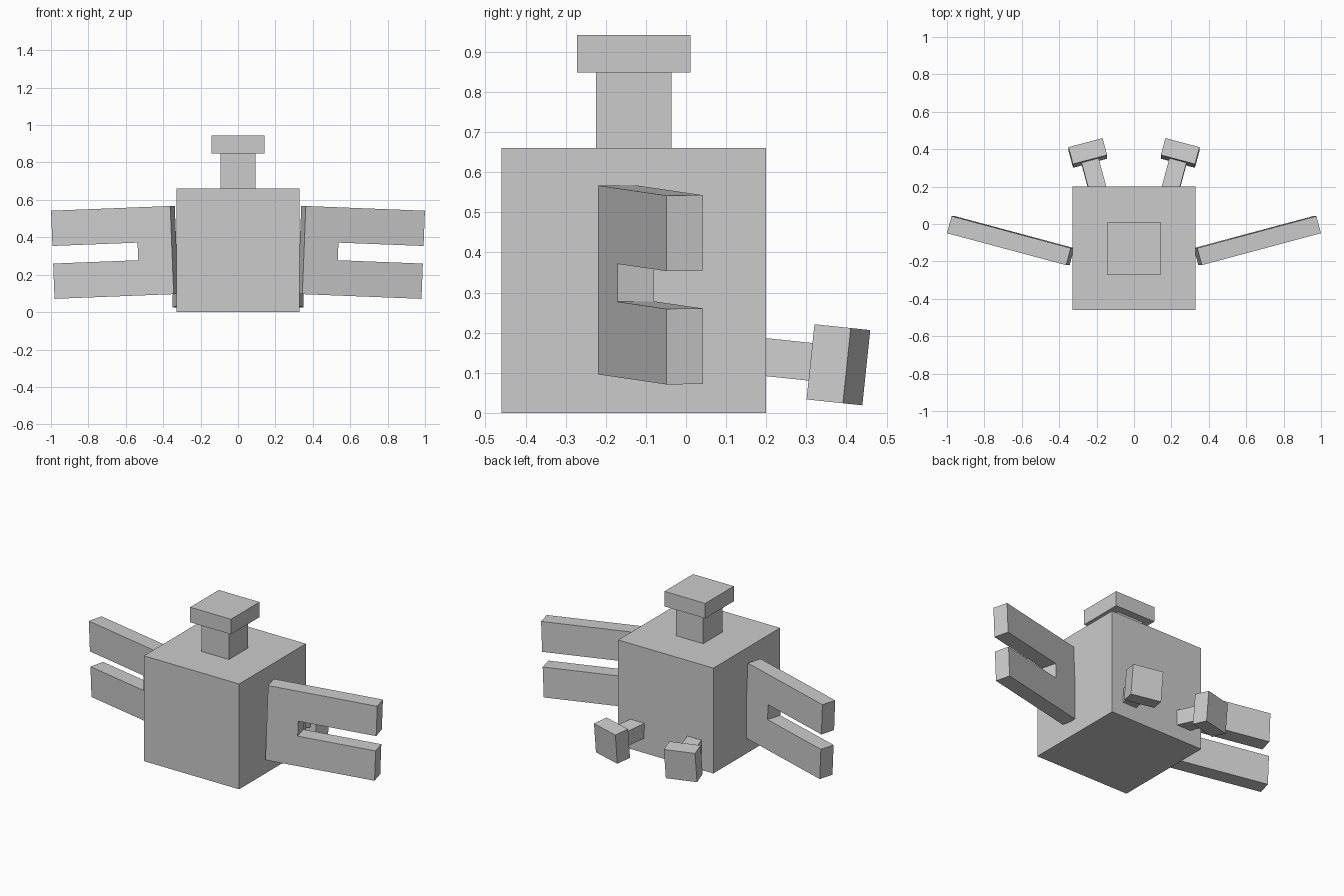
import bpy, bmesh
from math import radians
from mathutils import Matrix, Vector

if "Cube" in bpy.data.objects:
    bpy.data.objects.remove(bpy.data.objects["Cube"])

U = 0.66 / 7  # the model sits on a regular block grid


def finish(name, bm, mirror=False):
    bmesh.ops.recalc_face_normals(bm, faces=bm.faces[:])
    mesh = bpy.data.meshes.new(name)
    bm.to_mesh(mesh)
    bm.free()
    ob = bpy.data.objects.new(name, mesh)
    bpy.context.collection.objects.link(ob)
    if mirror:
        ob.modifiers.new("mirror", 'MIRROR').use_mirror_merge = False
    return ob


def box(name, centre, size, frame=Matrix(), mirror=False):
    bm = bmesh.new()
    bmesh.ops.create_cube(bm, size=1)
    local = Matrix.Translation(centre) @ Matrix.Diagonal((*size, 1))
    bm.transform(frame @ local)
    return finish(name, bm, mirror)


# Body, neck and cap
box("body", (0, -0.13, 3.5 * U), (7 * U, 7 * U, 7 * U))
box("neck", (0, -0.13, 8 * U), (2 * U, 2 * U, 2 * U))
box("cap", (0, -0.13, 9.5 * U), (3 * U, 3 * U, U))

# Forked side fins: a slotted plate, swept back and slightly drooped
bm = bmesh.new()
profile = [(0, 0), (7, 0), (7, 2), (2, 2), (2, 3), (7, 3), (7, 5), (0, 5)]
face = bm.faces.new([bm.verts.new((x * U, 0, z * U)) for x, z in profile])
ext = bmesh.ops.extrude_face_region(bm, geom=[face])
bmesh.ops.translate(bm, vec=(0, U, 0),
                    verts=[v for v in ext["geom"] if isinstance(v, bmesh.types.BMVert)])
bm.transform(Matrix.Translation((0.344, -0.22, 0.096))
             @ Matrix.Rotation(radians(2.25), 4, 'Y')
             @ Matrix.Rotation(radians(15), 4, 'Z'))
finish("side_fin", bm, True)

# Rear legs with square feet, splayed outward and tipped down
leg = (Matrix.Translation((0.247, 0.38, 0.12))
       @ Matrix.Rotation(radians(-6), 4, 'X')
       @ Matrix.Rotation(radians(-15), 4, 'Z'))
box("rear_foot", (0, 0, 0), (2 * U, U, 2 * U), leg, True)
box("rear_leg", (0, -1.5 * U, 0), (U, 2 * U, U), leg, True)
